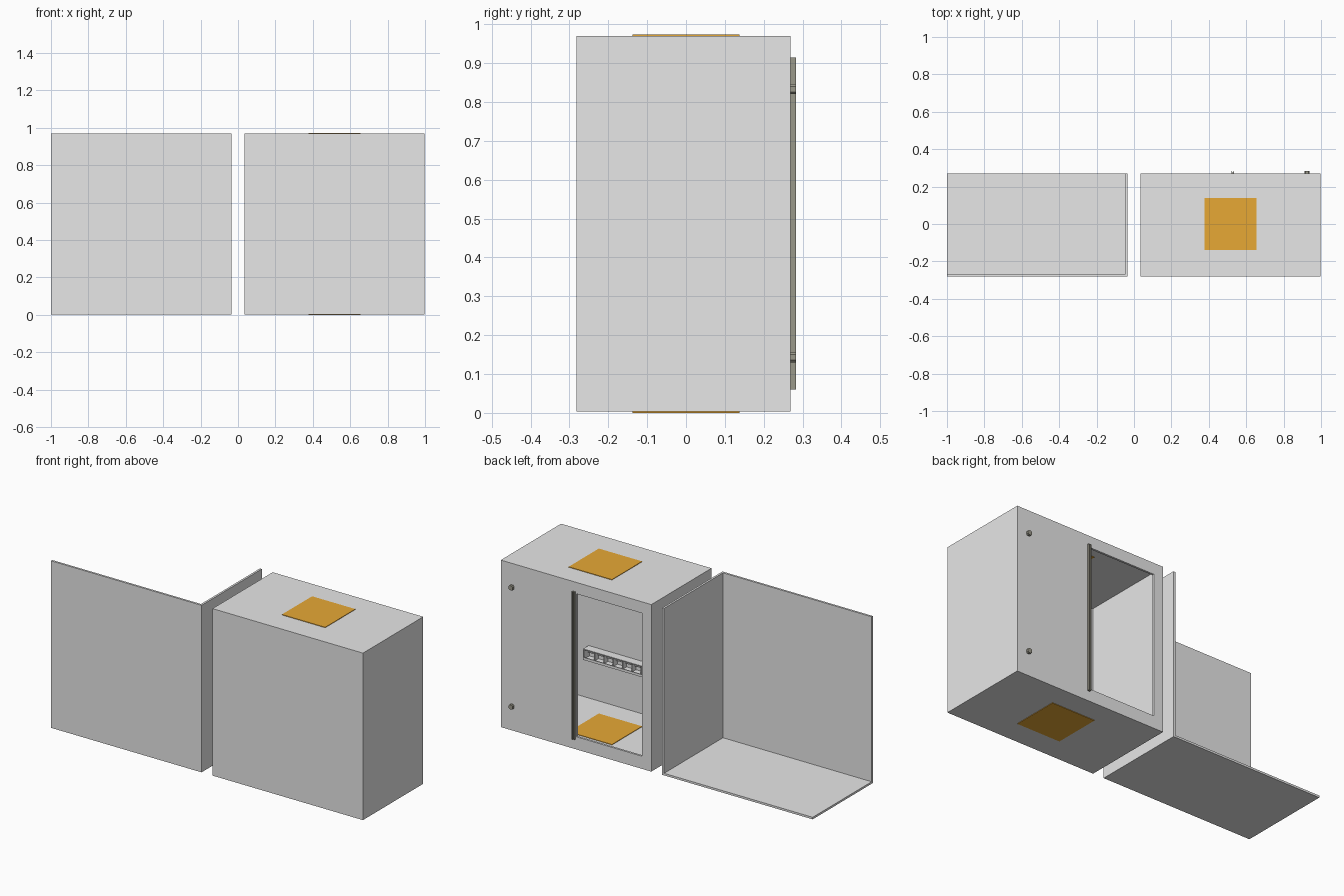
import bpy
import bmesh
from mathutils import Matrix, Vector

if "Cube" in bpy.data.objects:
    bpy.data.objects.remove(bpy.data.objects["Cube"])


def material(name, rgb):
    m = bpy.data.materials.new(name)
    m.diffuse_color = (*rgb, 1)
    m.use_nodes = True
    m.node_tree.nodes["Principled BSDF"].inputs["Base Color"].default_value = m.diffuse_color
    return m


GREY = material("panel grey", (0.8, 0.8, 0.8))
AMBER = material("amber", (0.89, 0.44, 0.04))
DARK = material("dark metal", (0.33, 0.32, 0.26))


def block(name, x, y, z, mat, bevel=0):
    """Box given by its (min, max) range on each axis."""
    lo, hi = Vector((x[0], y[0], z[0])), Vector((x[1], y[1], z[1]))
    bm = bmesh.new()
    bmesh.ops.create_cube(bm, size=1, matrix=Matrix.Translation((lo + hi) / 2)
                          @ Matrix.Diagonal((*(hi - lo), 1)))
    if bevel:
        edges = [e for e in bm.edges
                 if abs(e.verts[0].co.y - e.verts[1].co.y) > 1e-4]
        bmesh.ops.bevel(bm, geom=edges, offset=bevel, segments=1, affect='EDGES')
    me = bpy.data.meshes.new(name)
    bm.to_mesh(me)
    bm.free()
    me.materials.append(mat)
    ob = bpy.data.objects.new(name, me)
    bpy.context.collection.objects.link(ob)
    return ob


def cut(target, cutter):
    mod = target.modifiers.new(cutter.name, 'BOOLEAN')
    mod.operation = 'DIFFERENCE'
    mod.solver = 'EXACT'
    mod.object = cutter
    cutter.hide_render = True
    cutter.hide_set(True)


T = 0.012                       # wall thickness
Y0, Y1 = -0.282, 0.269          # depth of both shells
Z0, Z1 = 0.003, 0.97            # height of both shells
X0, X1 = 0.034, 0.998           # width of the cabinet

# Hollow cabinet with a doorway in its back wall
cabinet = block("cabinet", (X0, X1), (Y0, Y1), (Z0, Z1), GREY)
cut(cabinet, block("cavity_cutter", (X0 + T, X1 - T), (Y0 + T, Y1 - T),
                   (Z0 + T, Z1 - T), GREY))
cut(cabinet, block("doorway_cutter", (0.095, 0.513), (Y1 - 0.05, Y1 + 0.05),
                   (0.076, 0.904), GREY))

# Amber plates set through the floor and the roof
for name, z in (("floor_plate", Z0), ("roof_plate", Z1 - T)):
    block(name, (0.378, 0.655), (-0.138, 0.138), (z - 0.003, z + T + 0.003), AMBER)

# Door rail: a strip with two raised ribs beside the doorway
block("door_rail", (0.520, 0.535), (Y1, Y1 + 0.006), (0.06, 0.915), DARK)
for x in (0.520, 0.531):
    block("rail_rib", (x, x + 0.004), (Y1 + 0.006, Y1 + 0.014), (0.06, 0.915), DARK)

# Latch studs near the cabinet edge
for z in (0.13, 0.82):
    block("latch_stud", (0.912, 0.938), (Y1, Y1 + 0.014), (z, z + 0.026), DARK, 0.006)

# Slotted rack on the inside of the front wall
RX0, RX1 = 0.212, 0.813
RY0, RY1 = Y0 + T, Y0 + T + 0.05
RZ0, RZ1 = 0.255, 0.319
t = 0.005
block("rack_floor", (RX0, RX1), (RY0, RY1), (RZ0, RZ0 + t), GREY)
block("rack_top", (RX0, RX1), (RY0, RY1), (RZ1 - t, RZ1), GREY)
block("rack_lip", (RX0, RX1), (RY1 - t, RY1), (RZ0 + t, RZ0 + 0.015), GREY)
block("rack_bar", (RX0, RX1), (RY0, RY0 + 0.012), (0.285, 0.29), GREY)
CELLS = 10
for i in range(CELLS + 1):
    x = RX0 + (RX1 - RX0 - t) * i / CELLS
    depth = RY1 if i in (0, CELLS) else RY1 - 0.015
    block("rack_divider", (x, x + t), (RY0, depth), (RZ0 + t, RZ1 - t), GREY)

# Open corner cover: front wall, side wall and floor
CX0, CX1 = -1.0, -0.036
block("cover_front", (CX0, CX1), (Y0, Y0 + T), (Z0, Z1), GREY)
block("cover_side", (CX1 - T, CX1), (Y0 + T, Y1), (Z0, Z1), GREY)
block("cover_floor", (CX0, CX1 - T), (Y0 + T, Y1), (Z0, Z0 + T), GREY)
